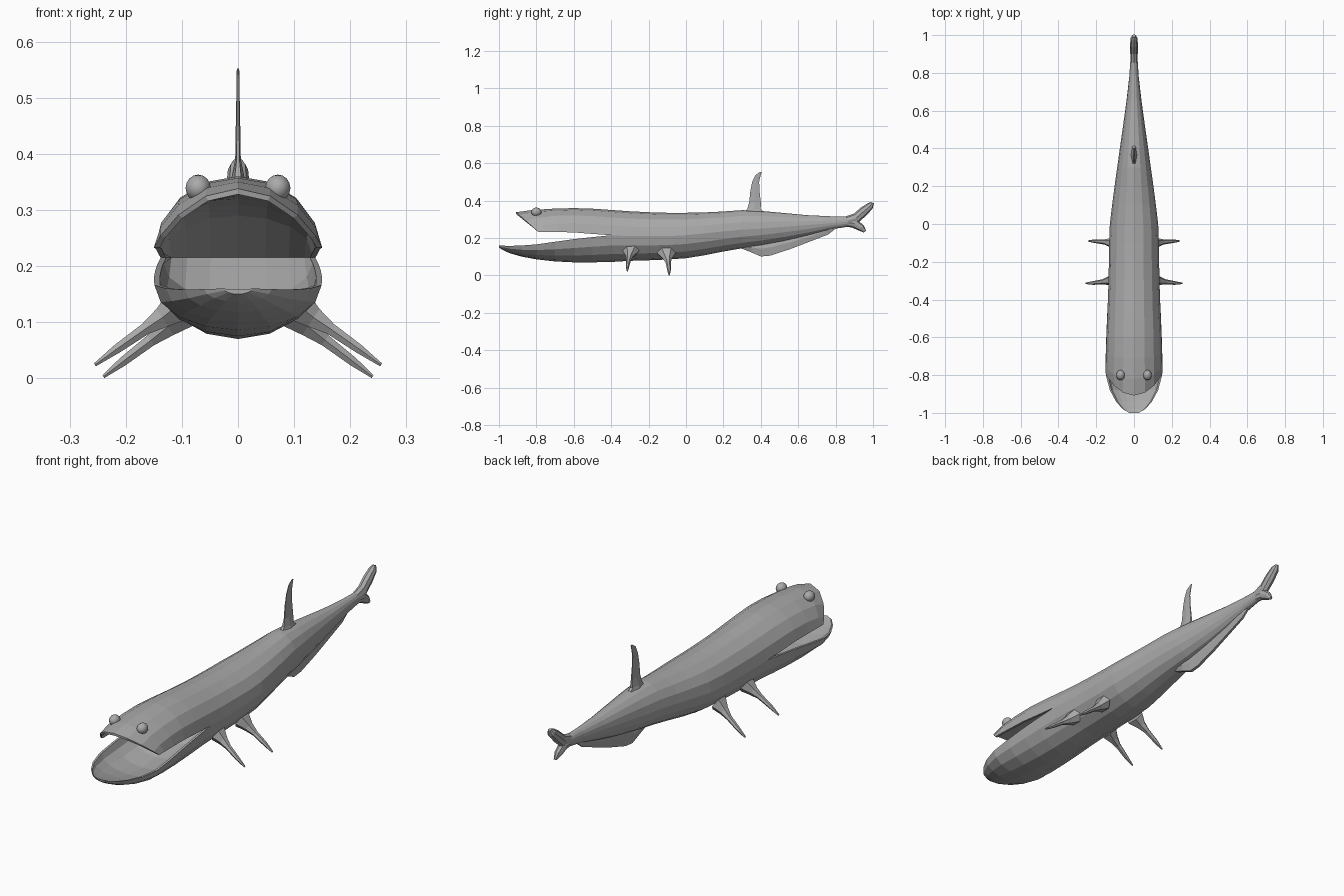
import bpy, bmesh, math
from mathutils import Vector

skin = bpy.data.materials.new("grey_skin")
skin.diffuse_color = (0.4, 0.4, 0.4, 1)
ARCH = 8  # segments across each half of the body


def finish(bm, name):
    bmesh.ops.remove_doubles(bm, verts=bm.verts, dist=0.0004)
    bmesh.ops.recalc_face_normals(bm, faces=bm.faces)
    me = bpy.data.meshes.new(name)
    bm.to_mesh(me)
    bm.free()
    me.materials.append(skin)
    ob = bpy.data.objects.new(name, me)
    bpy.context.collection.objects.link(ob)
    return ob


def loft(bm, rings):
    rows = [[bm.verts.new(p) for p in r] for r in rings]
    n = len(rows[0])
    for a, b in zip(rows, rows[1:]):
        for i in range(n):
            j = (i + 1) % n
            bm.faces.new((a[i], a[j], b[j], b[i]))
    return rows


def arch(y, w, z_edge, z_mid, power=1.0, slant=0.0):
    """Half section running from the right edge over the middle to the left edge."""
    pts = []
    for i in range(ARCH + 1):
        t = math.pi * i / ARCH
        s = max(0.0, math.sin(t)) ** power
        pts.append((w * math.cos(t), y - slant * s, z_edge + (z_mid - z_edge) * s))
    return pts


def jaw(bm, stations):
    """Shell: y, half width, lip z, outer z, inner z, power, slant."""
    rings = []
    for y, w, ze, zo, zi, p, s in stations:
        inner = arch(y, w * 0.93, ze, zi, p, s)
        rings.append(arch(y, w, ze, zo, p, s) + inner[::-1])
    front = loft(bm, rings)[0]
    n = len(front)
    for i in range(ARCH):
        bm.faces.new((front[i], front[i + 1], front[n - 2 - i], front[n - 1 - i]))


def tube(name, stations, n=8):
    """Closed loft; each station is centre and two half-axis vectors."""
    bm = bmesh.new()
    rings = []
    for c, a, b in stations:
        c, a, b = Vector(c), Vector(a), Vector(b)
        rings.append([c + a * math.cos(2 * math.pi * i / n) + b * math.sin(2 * math.pi * i / n)
                      for i in range(n)])
    rows = loft(bm, rings)
    bm.faces.new(rows[0][::-1])
    bm.faces.new(rows[-1])
    return finish(bm, name)


# Body and both jaws as one skin
bm = bmesh.new()
body = [  # y, half width, side z, top z, bottom z
    (-0.40, 0.138, 0.215, 0.350, 0.072), (-0.30, 0.135, 0.21, 0.343, 0.078),
    (-0.20, 0.133, 0.21, 0.338, 0.081), (-0.10, 0.132, 0.21, 0.335, 0.085),
    (0.00, 0.128, 0.215, 0.335, 0.092), (0.10, 0.116, 0.225, 0.337, 0.108),
    (0.20, 0.103, 0.235, 0.342, 0.128), (0.30, 0.089, 0.245, 0.349, 0.145),
    (0.40, 0.075, 0.25, 0.345, 0.160), (0.52, 0.058, 0.26, 0.334, 0.182),
    (0.65, 0.040, 0.27, 0.322, 0.212), (0.78, 0.025, 0.28, 0.316, 0.247),
    (0.87, 0.019, 0.288, 0.315, 0.261)]
rows = loft(bm, [arch(y, w, ze, zt) + arch(y, w, ze, zb)[-2:0:-1]
                 for y, w, ze, zt, zb in body])
bm.faces.new(rows[-1])
jaw(bm, [  # upper jaw
    (-0.79, 0.150, 0.233, 0.338, 0.328, 1.7, 0.118),
    (-0.75, 0.150, 0.233, 0.350, 0.325, 1.25, 0.07),
    (-0.68, 0.148, 0.232, 0.357, 0.32, 1.05, 0.03),
    (-0.60, 0.146, 0.230, 0.360, 0.31, 1.0, 0.0),
    (-0.50, 0.142, 0.222, 0.357, 0.29, 1.0, 0.0),
    (-0.40, 0.138, 0.215, 0.350, 0.215, 1.0, 0.0)])
jaw(bm, [  # lower jaw
    (-1.00, 0.025, 0.160, 0.150, 0.158, 1, 0),
    (-0.98, 0.060, 0.159, 0.136, 0.150, 1, 0),
    (-0.94, 0.095, 0.158, 0.118, 0.138, 1, 0),
    (-0.88, 0.128, 0.160, 0.101, 0.122, 1, 0),
    (-0.80, 0.149, 0.166, 0.086, 0.106, 1, 0),
    (-0.70, 0.150, 0.180, 0.075, 0.10, 1, 0),
    (-0.60, 0.147, 0.194, 0.070, 0.11, 1, 0),
    (-0.50, 0.143, 0.205, 0.070, 0.14, 1, 0),
    (-0.40, 0.138, 0.215, 0.072, 0.215, 1, 0)])
finish(bm, "body_and_jaws")

# Forked tail
tube("tail_upper_lobe", [
    ((0, 0.85, 0.288), (0.019, 0, 0), (0, 0, 0.027)),
    ((0, 0.91, 0.307), (0.020, 0, 0), (0, -0.012, 0.024)),
    ((0, 0.95, 0.342), (0.021, 0, 0), (0, -0.016, 0.020)),
    ((0, 0.985, 0.372), (0.018, 0, 0), (0, -0.013, 0.014)),
    ((0, 0.997, 0.389), (0.008, 0, 0), (0, -0.008, 0.003))])
tube("tail_lower_lobe", [
    ((0, 0.85, 0.285), (0.018, 0, 0), (0, 0, 0.024)),
    ((0, 0.90, 0.278), (0.018, 0, 0), (0, 0.012, 0.022)),
    ((0, 0.935, 0.255), (0.015, 0, 0), (0, 0.014, 0.014)),
    ((0, 0.957, 0.234), (0.006, 0, 0), (0, 0.007, 0.004))])

# Dorsal fin: z, front y, back y, half thickness
tube("dorsal_fin", [((0, (f + b) / 2, z), (t, 0, 0), (0, (b - f) / 2, 0)) for z, f, b, t in [
    (0.335, 0.30, 0.43, 0.018), (0.355, 0.322, 0.405, 0.012), (0.39, 0.333, 0.405, 0.005),
    (0.45, 0.340, 0.397, 0.004), (0.50, 0.351, 0.394, 0.003), (0.535, 0.368, 0.401, 0.003),
    (0.552, 0.392, 0.405, 0.002)]], 6)

# Belly fin keel: y, top z, bottom z
tube("belly_fin", [((0, y, (a + b) / 2), (t, 0, 0), (0, 0, (a - b) / 2)) for y, a, b, t in [
    (0.29, 0.17, 0.145, 0.015), (0.35, 0.18, 0.119, 0.016), (0.40, 0.19, 0.095, 0.014),
    (0.45, 0.20, 0.099, 0.013), (0.56, 0.22, 0.136, 0.012), (0.67, 0.24, 0.180, 0.011),
    (0.76, 0.27, 0.215, 0.010), (0.80, 0.28, 0.248, 0.008)]], 6)

# Paired side fins and eyes
for side, s in (("left", -1), ("right", 1)):
    tube("front_fin_" + side, [
        ((s * 0.105, -0.295, 0.132), (0, 0.045, 0), (s * 0.018, 0, 0.030)),
        ((s * 0.135, -0.300, 0.108), (0, 0.023, 0), (s * 0.012, 0, 0.018)),
        ((s * 0.165, -0.306, 0.088), (0, 0.014, 0), (s * 0.007, 0, 0.010)),
        ((s * 0.215, -0.312, 0.053), (0, 0.010, 0), (s * 0.005, 0, 0.008)),
        ((s * 0.255, -0.314, 0.024), (0, 0.004, 0), (s * 0.002, 0, 0.003))], 6)
    tube("rear_fin_" + side, [
        ((s * 0.095, -0.105, 0.120), (0, 0.050, 0), (s * 0.018, 0, 0.030)),
        ((s * 0.125, -0.100, 0.092), (0, 0.025, 0), (s * 0.012, 0, 0.017)),
        ((s * 0.155, -0.095, 0.068), (0, 0.014, 0), (s * 0.007, 0, 0.010)),
        ((s * 0.205, -0.091, 0.030), (0, 0.010, 0), (s * 0.005, 0, 0.008)),
        ((s * 0.240, -0.090, 0.003), (0, 0.004, 0), (s * 0.002, 0, 0.003))], 6)
    bpy.ops.mesh.primitive_uv_sphere_add(segments=14, ring_count=8, radius=0.025,
                                         location=(s * 0.071, -0.80, 0.339))
    eye = bpy.context.object
    eye.name = "eye_" + side
    eye.scale = (0.92, 1.08, 0.96)
    eye.data.materials.append(skin)
    bpy.ops.object.shade_smooth()
